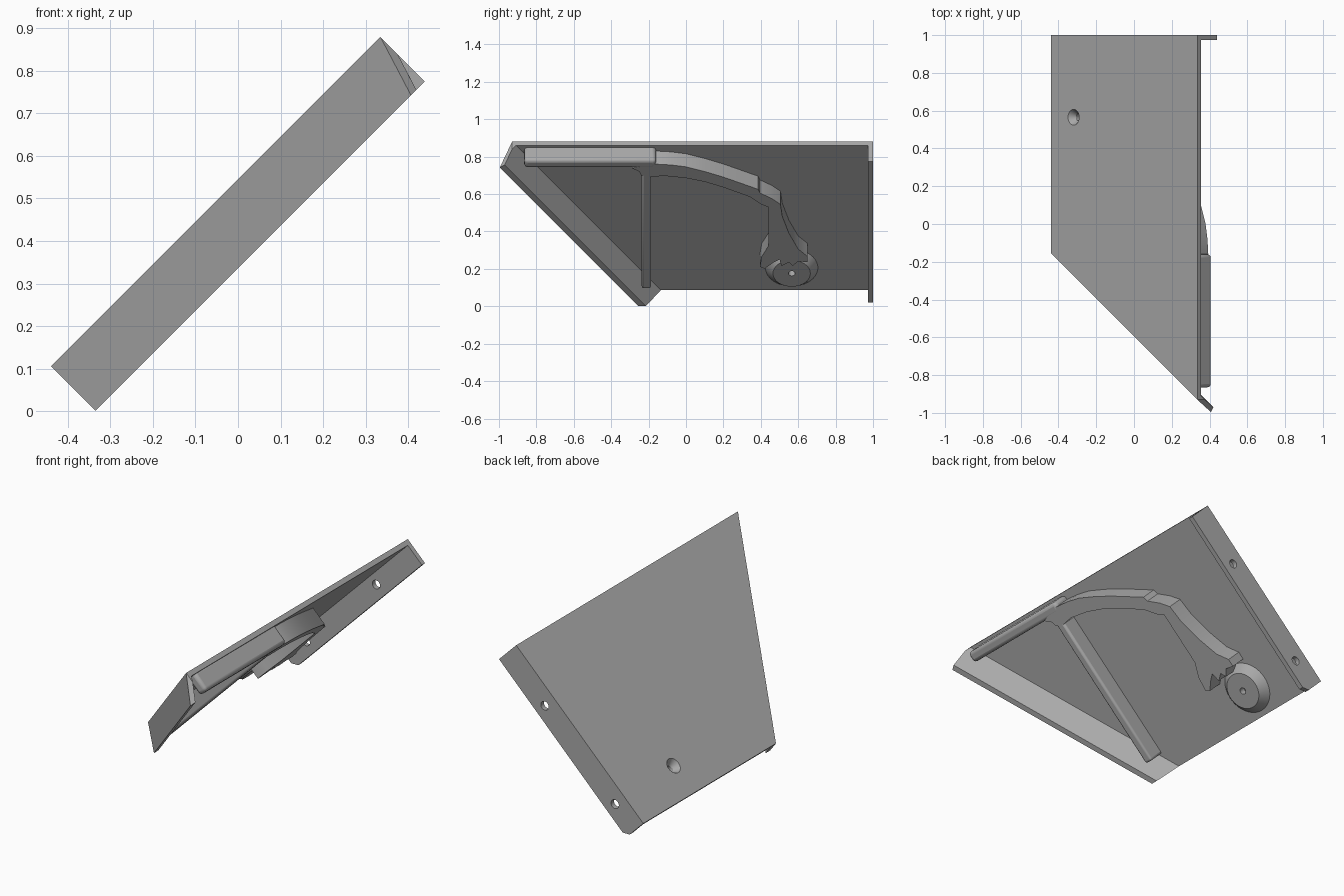
import bpy, bmesh, math
from mathutils import Matrix, Vector

if "Cube" in bpy.data.objects:
    bpy.data.objects.remove(bpy.data.objects["Cube"])

# Panel frame: local x runs up the slope, y is depth, z is the outer face normal
TILT = Matrix.Translation((-0.44, 0, 0.105)) @ Matrix.Rotation(-math.pi / 4, 4, 'Y')
LENGTH, THICK, DEPTH, RIB = 1.096, 0.027, 0.148, 0.127

grey = bpy.data.materials.new("plain grey")
grey.use_nodes = True
colour = (0.4, 0.4, 0.4, 1)
grey.diffuse_color = colour
grey.node_tree.nodes["Principled BSDF"].inputs["Base Color"].default_value = colour


def finish(name, bm, bevel=0):
    bmesh.ops.recalc_face_normals(bm, faces=bm.faces)
    mesh = bpy.data.meshes.new(name)
    bm.to_mesh(mesh)
    bm.free()
    mesh.materials.append(grey)
    obj = bpy.data.objects.new(name, mesh)
    bpy.context.collection.objects.link(obj)
    obj.matrix_world = TILT
    if bevel:
        mod = obj.modifiers.new("rounding", 'BEVEL')
        mod.width, mod.segments, mod.limit_method = bevel, 3, 'ANGLE'
    return obj


def prism(points, offset):
    """Extrude a flat polygon along an offset."""
    bm = bmesh.new()
    face = bm.faces.new([bm.verts.new(p) for p in points])
    top = bmesh.ops.extrude_face_region(bm, geom=[face])
    moved = [v for v in top["geom"] if isinstance(v, bmesh.types.BMVert)]
    bmesh.ops.translate(bm, verts=moved, vec=offset)
    return bm


def slab(outline, start, end):
    return prism([(u, y, -start) for u, y in outline], (0, 0, start - end))


def cone(centre, r_low, r_high, height, axis=None):
    bm = bmesh.new()
    place = Matrix.Translation(centre) @ (axis or Matrix())
    bmesh.ops.create_cone(bm, cap_ends=True, segments=40, radius1=r_low,
                          radius2=r_high, depth=height, matrix=place)
    return bm


def drill(obj, cutter_bm):
    cutter = finish("cutter", cutter_bm)
    cutter.hide_render = True
    mod = obj.modifiers.new("hole", 'BOOLEAN')
    mod.operation, mod.solver, mod.object = 'DIFFERENCE', 'EXACT', cutter
    bpy.context.view_layer.objects.active = obj
    bpy.ops.object.modifier_apply(modifier=mod.name)
    bpy.data.objects.remove(cutter)


def smooth(obj):
    bpy.ops.object.select_all(action='DESELECT')
    obj.select_set(True)
    bpy.context.view_layer.objects.active = obj
    bpy.ops.object.shade_smooth_by_angle(angle=math.radians(30))


# Main sheet with one slanted edge
panel = finish("panel", slab([(0, -0.155), (LENGTH, -0.93), (LENGTH, 1), (0, 1)], 0, THICK))

# Rear flange with a clipped lower corner and two holes
clip = 0.03
rear = [(0, 0), (LENGTH, 0), (LENGTH, DEPTH), (clip, DEPTH), (0, DEPTH - clip)]
rear_flange = finish("rear_flange", prism([(u, 1, -n) for u, n in rear], (0, -THICK, 0)))
for u in (0.165, 0.77):
    drill(rear_flange, cone((u, 1, -0.08), 0.024, 0.024, 0.2, Matrix.Rotation(math.pi / 2, 4, 'X')))

# Slanted front flange, leaning outward and trimmed level with the panel ends
edge = Vector((-LENGTH, 0.775, 0))
out = Vector((-0.577, -0.816, 0))
corner = Vector((LENGTH, -0.93, 0))
lip = corner + out * 0.08 - Vector((0, 0, DEPTH))
bm = prism([corner, lip, lip - out * 0.031, corner - out * 0.031], edge * 1.2)
for u, side in ((0, -1), (LENGTH, 1)):
    cut = bmesh.ops.bisect_plane(bm, geom=bm.verts[:] + bm.edges[:] + bm.faces[:],
                                 plane_co=(u, 0, 0), plane_no=(side, 0, 0), clear_outer=True)
    bmesh.ops.holes_fill(bm, edges=[e for e in bm.edges if e.is_boundary])
finish("front_flange", bm)

# Raised hub under a countersunk hole
hub = finish("hub", cone((0.17, 0.565, -0.045), 0.1, 0.147, 0.05))
for part in (panel, hub):
    drill(part, cone((0.17, 0.565, -0.05), 0.018, 0.018, 0.2))
    drill(part, cone((0.17, 0.565, -0.01), 0.018, 0.052, 0.05))

# Straight ribs with rounded edges
bar = [(1.02, -0.865), (1.08, -0.865), (1.08, -0.16), (1.02, -0.16)]
strut = [(0.105, -0.237), (1.03, -0.237), (1.03, -0.187), (0.105, -0.187)]
ribs = [finish("top_rib", slab(bar, THICK / 2, RIB), 0.018),
        finish("strut_rib", slab(strut, THICK / 2, RIB - 0.003), 0.012)]

# Curved arm from the top rib to the hub, outlined as (depth, height) of its lower face
upper = [(-0.17, 0.76), (-0.08, 0.755), (0, 0.745), (0.1, 0.72), (0.2, 0.69), (0.3, 0.655),
         (0.385, 0.625), (0.395, 0.605), (0.46, 0.575), (0.505, 0.545), (0.515, 0.48),
         (0.55, 0.39), (0.6, 0.305), (0.65, 0.265)]
foot = [(0.65, 0.235), (0.6, 0.24), (0.57, 0.215), (0.55, 0.235), (0.51, 0.215),
        (0.5, 0.25), (0.47, 0.235), (0.42, 0.2), (0.395, 0.21)]
lower = [(0.405, 0.265), (0.44, 0.32), (0.44, 0.53), (0.4, 0.545), (0.34, 0.585),
         (0.2, 0.635), (0.1, 0.665), (0, 0.685), (-0.12, 0.697), (-0.19, 0.69),
         (-0.24, 0.7), (-0.25, 0.72), (-0.29, 0.738)]
arm = [((z - 0.105) * math.sqrt(2) + RIB, y) for y, z in upper + foot + lower]
ribs.append(finish("curved_arm", slab(arm, THICK / 2, RIB - 0.001)))

for part in ribs + [hub, panel, rear_flange]:
    smooth(part)
